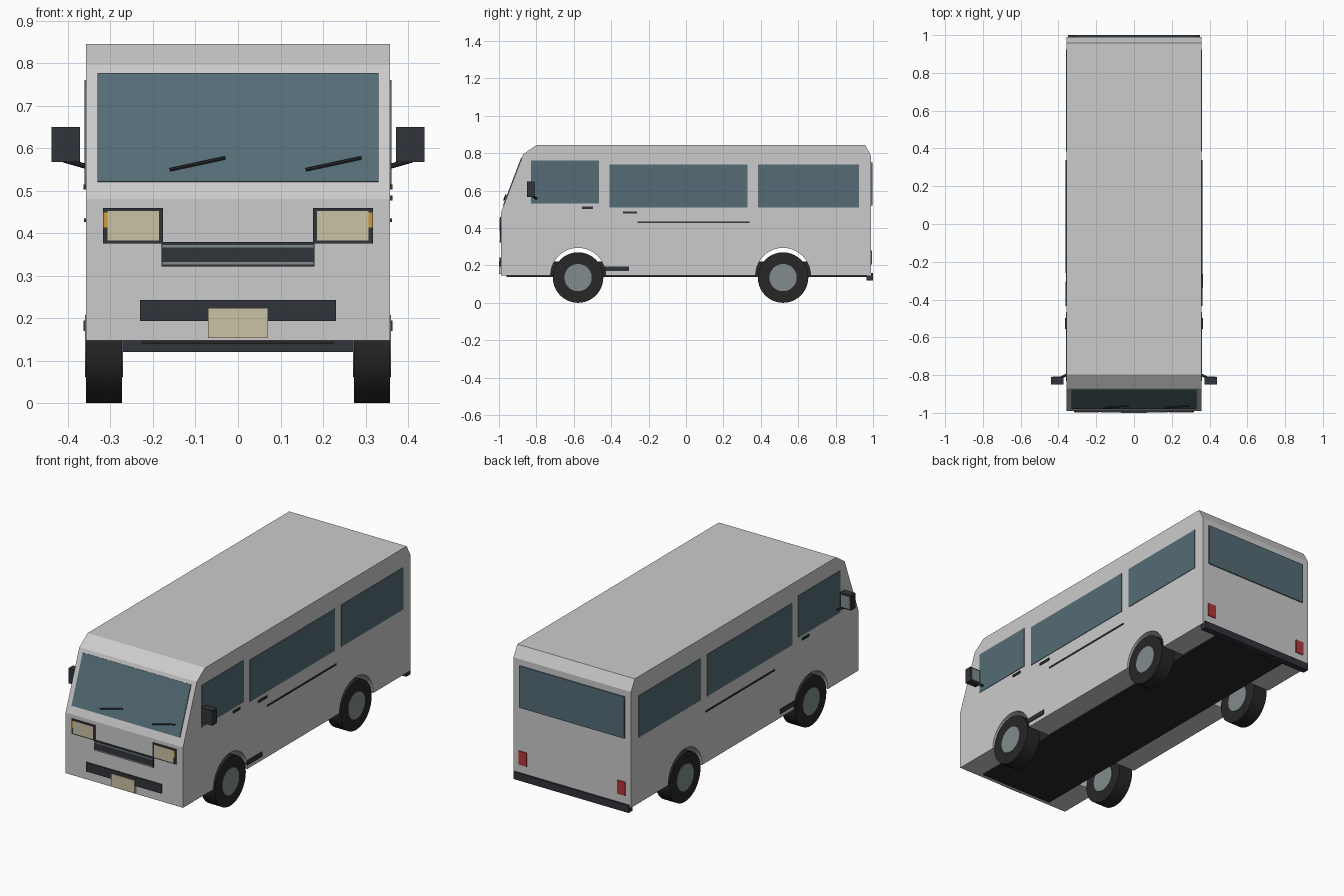
import bpy, bmesh, math
from mathutils import Vector, Matrix

if "Cube" in bpy.data.objects:
    bpy.data.objects.remove(bpy.data.objects["Cube"])


def material(name, rgb):
    m = bpy.data.materials.new(name)
    m.diffuse_color = (*rgb, 1)
    m.use_nodes = True
    m.node_tree.nodes["Principled BSDF"].inputs["Base Color"].default_value = m.diffuse_color
    return m


GLASS = material("glass", (0.09, 0.15, 0.18))
BLACK = material("black_trim", (0.03, 0.033, 0.04))
RUBBER = material("rubber", (0.02, 0.02, 0.02))
HUB = material("hub_metal", (0.22, 0.26, 0.27))
LAMP = material("lamp_cream", (0.60, 0.54, 0.38))
AMBER = material("amber", (0.60, 0.33, 0.05))
RED = material("red_lens", (0.45, 0.04, 0.04))


def finish(name, bm, mat=None):
    bmesh.ops.recalc_face_normals(bm, faces=bm.faces)
    me = bpy.data.meshes.new(name)
    bm.to_mesh(me)
    bm.free()
    ob = bpy.data.objects.new(name, me)
    bpy.context.collection.objects.link(ob)
    if mat:
        me.materials.append(mat)
    return ob


def box(name, x, y, z, mat=None, matrix=None):
    """Box from (min, max) ranges, optionally moved by a matrix."""
    bm = bmesh.new()
    bmesh.ops.create_cube(bm, size=1)
    for v in bm.verts:
        v.co = Vector([(r[0] + r[1]) / 2 + c * (r[1] - r[0]) for r, c in zip((x, y, z), v.co)])
        if matrix:
            v.co = matrix @ v.co
    return finish(name, bm, mat)


def pair(name, x, y, z, mat=None):
    """Same box on the right and left side."""
    box("right_" + name, x, y, z, mat)
    box("left_" + name, (-x[1], -x[0]), y, z, mat)


def rod(name, a, b, r, mat):
    a, b = Vector(a), Vector(b)
    bm = bmesh.new()
    rot = (b - a).to_track_quat('Z', 'Y').to_matrix().to_4x4()
    bmesh.ops.create_cone(bm, cap_ends=True, segments=8, radius1=r, radius2=r, depth=(b - a).length,
                          matrix=Matrix.Translation((a + b) / 2) @ rot)
    return finish(name, bm, mat)


def wheel_part(name, x0, x1, y, r, mat):
    bm = bmesh.new()
    bmesh.ops.create_cone(bm, cap_ends=True, segments=40, radius1=r, radius2=r, depth=x1 - x0,
                          matrix=Matrix.Translation(((x0 + x1) / 2, y, 0.135)) @ Matrix.Rotation(math.pi / 2, 4, 'Y'))
    ob = finish(name, bm, mat)
    ob.data.shade_smooth()
    bpy.context.view_layer.objects.active = ob
    ob.select_set(True)
    bpy.ops.object.shade_smooth_by_angle(angle=math.radians(35))
    ob.select_set(False)


# Body: side profile with wheel arches, extruded across the width
W, BASE = 0.358, 0.147
AXLES = (-0.577, 0.519)
profile = [(0.99, BASE), (0.99, 0.785), (0.957, 0.845), (-0.797, 0.845),
           (-0.87, 0.795), (-0.99, 0.48), (-0.99, BASE)]
for c in AXLES:
    profile += [(c - 0.147 * math.cos(math.pi * i / 20), BASE + 0.147 * math.sin(math.pi * i / 20)) for i in range(21)]
bm = bmesh.new()
face = bm.faces.new([bm.verts.new((-W, y, z)) for y, z in profile])
ext = bmesh.ops.extrude_face_region(bm, geom=[face])
bmesh.ops.translate(bm, vec=(2 * W, 0, 0), verts=[g for g in ext["geom"] if isinstance(g, bmesh.types.BMVert)])
finish("van_body", bm)
box("floor_pan", (-0.225, 0.225), (-0.96, 0.98), (0.139, 0.22), RUBBER)

# Wheels
for label, y in zip(("front", "rear"), AXLES):
    for side, (a, b) in (("right", (0.273, 0.357)), ("left", (-0.357, -0.273))):
        wheel_part(f"{label}_{side}_tyre", a, b, y, 0.135, RUBBER)
        wheel_part(f"{label}_{side}_hub", a - 0.003, b + 0.003, y, 0.073, HUB)

# Side windows, handles, rail and step
S = (0.35, 0.361)
pair("cab_window", S, (-0.83, -0.465), (0.53, 0.76), GLASS)
pair("middle_window", S, (-0.41, 0.33), (0.51, 0.74), GLASS)
pair("rear_side_window", S, (0.385, 0.925), (0.51, 0.74), GLASS)
pair("cab_handle", (0.35, 0.364), (-0.556, -0.498), (0.503, 0.515), BLACK)
box("sliding_door_handle", (0.35, 0.364), (-0.337, -0.262), (0.477, 0.489), BLACK)
pair("side_rail", (0.35, 0.362), (-0.26, 0.34), (0.426, 0.434), BLACK)
pair("step", (0.30, 0.363), (-0.435, -0.305), (0.17, 0.195), BLACK)

# Windscreen lies on the sloping front
slope = Vector((0, 0.12, 0.315)).normalized()
normal = Vector((0, -slope.z, slope.y))
frame = Matrix(((1, 0, 0, 0), (0, -normal.y, slope.y, -0.99), (0, -normal.z, slope.z, 0.48), (0, 0, 0, 1)))
box("windscreen", (-0.33, 0.33), (-0.004, 0.006), (0.04 / slope.z, 0.295 / slope.z), GLASS, frame)
for label, x in (("right", 0.16), ("left", -0.16)):
    dx = 0.13
    rod(label + "_wiper", frame @ Vector((x, -0.009, 0.066 / slope.z)),
        frame @ Vector((x + dx, -0.009, 0.094 / slope.z)), 0.004, BLACK)

# Headlamps with indicators
pair("headlamp_bezel", (0.176, 0.318), (-0.995, -0.97), (0.376, 0.459), BLACK)
pair("headlamp", (0.186, 0.307), (-0.998, -0.98), (0.383, 0.452), LAMP)
pair("indicator", (0.307, 0.316), (-0.998, -0.98), (0.413, 0.449), AMBER)

# Grille, front bumper and plate
box("grille", (-0.18, 0.18), (-0.995, -0.97), (0.322, 0.379), BLACK)
for i, z in enumerate((0.329, 0.369)):
    box(f"grille_bar_{i}", (-0.178, 0.178), (-0.998, -0.98), (z - 0.003, z + 0.003), HUB)
box("front_bumper", (-0.23, 0.23), (-0.996, -0.97), (0.193, 0.243), BLACK)
box("front_plate", (-0.07, 0.07), (-1.0, -0.985), (0.153, 0.224), LAMP)

# Mirrors
pair("mirror", (0.372, 0.439), (-0.85, -0.81), (0.567, 0.65), BLACK)
pair("mirror_glass", (0.38, 0.431), (-0.815, -0.807), (0.575, 0.642), HUB)
for label, s in (("right", 1), ("left", -1)):
    rod(label + "_mirror_arm", (s * 0.35, -0.795, 0.555), (s * 0.41, -0.825, 0.572), 0.006, BLACK)

# Rear end
box("rear_window", (-0.32, 0.32), (0.98, 0.996), (0.52, 0.75), GLASS)
pair("tail_lamp", (0.275, 0.325), (0.98, 0.995), (0.205, 0.28), RED)
box("rear_bumper", (-0.35, 0.35), (0.965, 1.0), (0.12, 0.16), BLACK)
